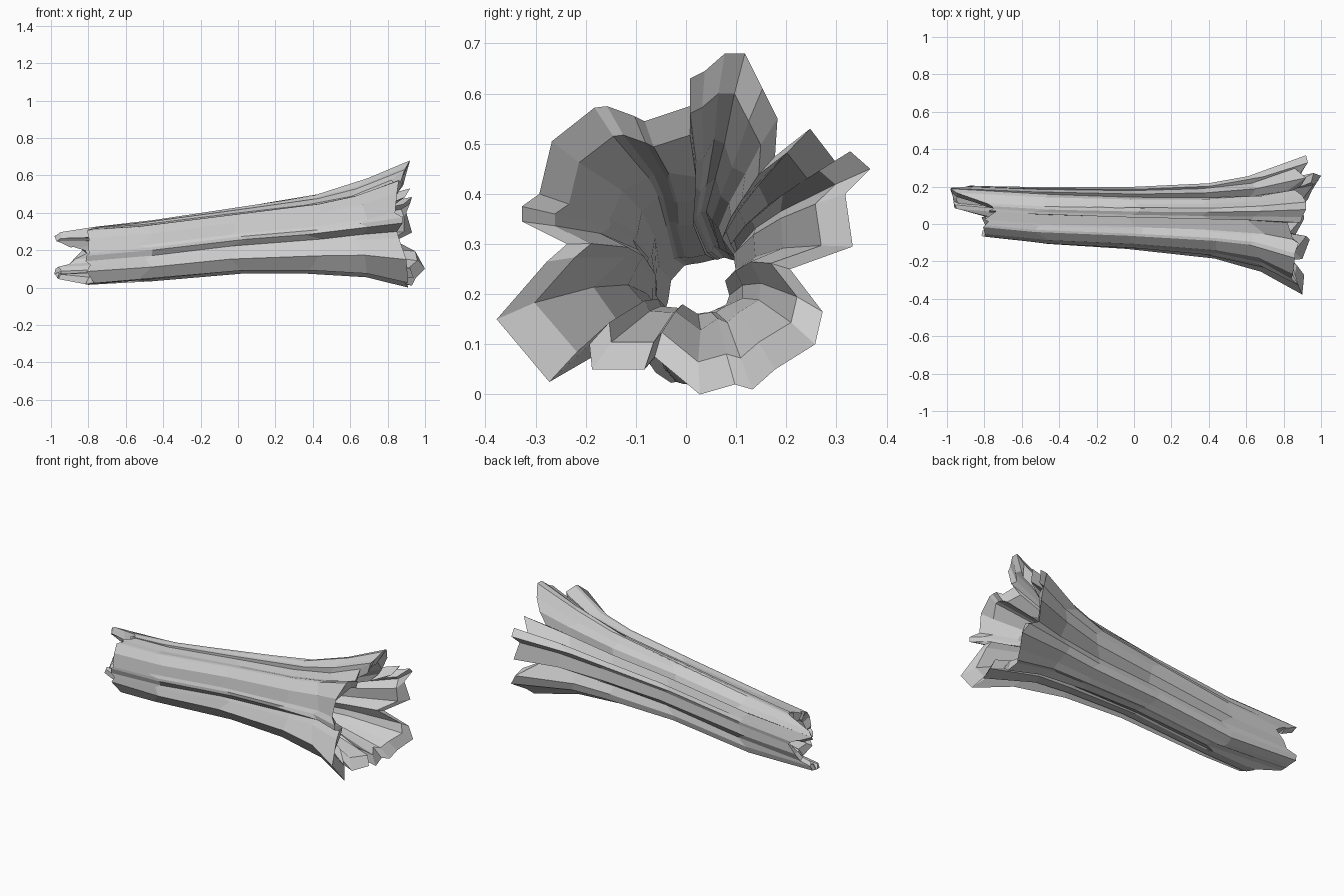
import bpy, math, random

random.seed(4)

# Flared broken end: y, z and how far each splinter reaches in x
FLARE = [
    (.275, .165, .96), (.21, .25, .84), (.335, .295, .93), (.32, .40, .90),
    (.37, .45, .92), (.33, .485, .93), (.30, .465, .86), (.25, .53, .92),
    (.18, .475, .82), (.185, .55, .86), (.155, .61, .90), (.12, .68, .92),
    (.08, .68, .92), (.04, .645, .90), (.01, .63, .89), (.01, .575, .82),
    (-.08, .545, .85), (-.10, .555, .88), (-.155, .575, .86), (-.18, .572, .86),
    (-.265, .505, .85), (-.29, .40, .84), (-.325, .375, .88), (-.325, .345, .88),
    (-.235, .30, .85), (-.275, .265, .86), (-.375, .15, .90), (-.27, .025, .91),
    (-.19, .10, .84), (-.185, .05, .90), (-.08, .05, .94), (-.06, .075, .86),
    (.03, .0, .91), (.10, .02, .90), (.135, .01, .93), (.18, .05, .95), (.26, .10, 1.0)]

# Splinter reach at the narrow end, by angle
TIPS = [(-180, -.80), (-120, -.78), (-105, -.80), (-85, -.96), (-55, -.97), (-35, -.99),
        (-15, -.88), (10, -.82), (27, -.92), (40, -1.0), (55, -.90), (68, -.78),
        (80, -.74), (100, -.78), (135, -.80), (180, -.80)]

# x, y min, y max, z min, z max, share of the lobed flare shape
OUTER = [(-.98, -.06, .21, .05, .315, .10), (-.78, -.07, .205, .005, .325, .12),
         (-.5, -.11, .20, .03, .355, .35), (.0, -.14, .20, .075, .43, .55),
         (.4, -.18, .22, .075, .49, .7), (.65, -.24, .265, .065, .565, .88),
         (.9, -.375, .37, .0, .68, 1)]
INNER = [(-.98, -.03, .18, .075, .28, .10), (-.78, -.04, .16, .05, .27, .12),
         (-.5, -.07, .14, .09, .29, .35), (.0, -.08, .10, .16, .36, .55),
         (.4, -.11, .14, .16, .42, .7), (.65, -.17, .20, .14, .49, .88),
         (.9, -.30, .30, .065, .60, 1)]


def interp(table, x):
    if x <= table[0][0]:
        return table[0][1:]
    for a, b in zip(table, table[1:]):
        if x <= b[0]:
            t = (x - a[0]) / (b[0] - a[0])
            return [p + (q - p) * t for p, q in zip(a[1:], b[1:])]
    return table[-1][1:]


def section_point(table, x, y, z):
    """Place one flare column on the section of the trunk at x."""
    y0, y1, z0, z1, w = interp(table, x)
    u, v = y / .3725, (z - .34) / .34
    a = math.atan2(v, u)
    c, s = math.cos(a), math.sin(a)
    r = 1 / math.sqrt(max(abs(c), abs(s)))
    u = u * w + c * r * (1 - w)
    v = v * w + s * r * (1 - w)
    return ((y0 + y1) / 2 + u * (y1 - y0) / 2, (z0 + z1) / 2 + v * (z1 - z0) / 2)


def make_object(name, verts, faces):
    mesh = bpy.data.meshes.new(name)
    mesh.from_pydata(verts, [], faces)
    mesh.update()
    obj = bpy.data.objects.new(name, mesh)
    bpy.context.collection.objects.link(obj)
    return obj


# Hollow trunk: each column runs along the outside and back along the inside
verts, faces = [], []
for y, z, right in FLARE:
    angle = math.degrees(math.atan2(z - .34, y))
    left = interp(TIPS, angle)[0]
    if left > -.96:
        left += random.uniform(-.02, .02)
    mids = [x + random.uniform(-.05, .05) for x in (-.5, .0, .4, .65)]
    for x in [left] + mids + [right]:
        p = section_point(OUTER, .9 if x == right else x, y, z)
        verts.append((x, *p))
    for x in [right - random.uniform(.01, .05)] + mids[::-1] + [left + random.uniform(.0, .04)]:
        p = section_point(INNER, .9 if x > .75 else x, y, z)
        verts.append((x, *p))

n, m = len(FLARE), 12
for i in range(n):
    j = (i + 1) % n
    for k in range(m):
        l = (k + 1) % m
        faces.append((i * m + k, i * m + l, j * m + l, j * m + k))
make_object("hollow_trunk", verts, faces)


# Raised bark slivers: slim wedges lying along the trunk
def sliver(name, a, b, width, height):
    mx, my, mz = [(p * .4 + q * .6) for p, q in zip(a, b)]
    d = math.hypot(my - .03, mz - .25)
    ny, nz = (my - .03) / d, (mz - .25) / d
    sy, sz = -nz * width, ny * width
    v = [a, (mx, my + sy, mz + sz), (mx, my - sy, mz - sz),
         (mx, my + ny * height, mz + nz * height), b,
         (mx, my - ny * height, mz - nz * height)]
    f = [(0, 3, 1), (0, 2, 3), (0, 1, 5), (0, 5, 2), (4, 1, 3), (4, 3, 2), (4, 5, 1), (4, 2, 5)]
    make_object(name, v, f)


sliver("bark_sliver_top", (-.25, .09, .39), (.55, .08, .49), .018, .014)
